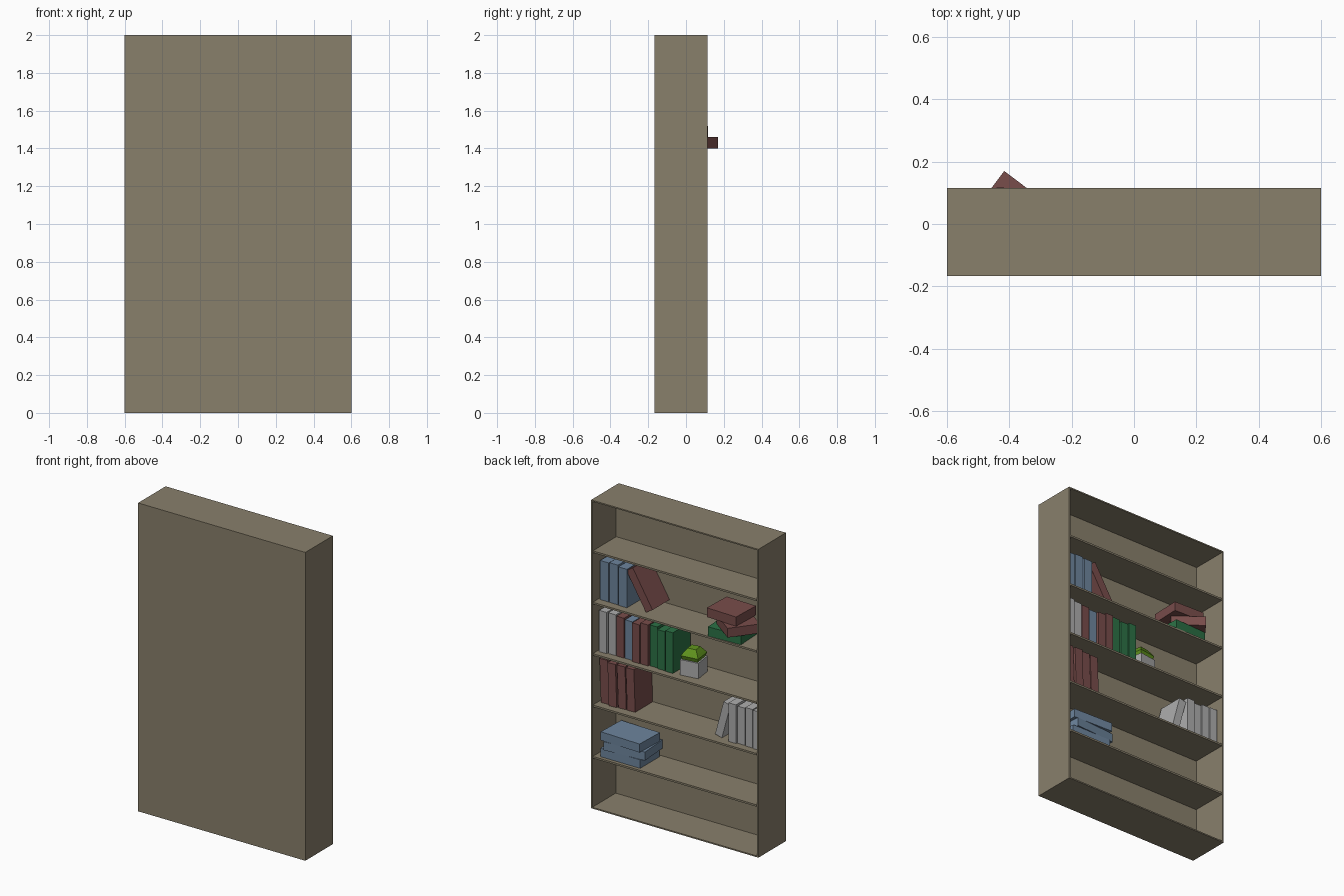
import bpy, bmesh, math, random
from mathutils import Matrix

random.seed(4)
if "Cube" in bpy.data.objects:
    bpy.data.objects.remove(bpy.data.objects["Cube"], do_unlink=True)


def material(name, *rgb):
    m = bpy.data.materials.new(name)
    m.use_nodes = True
    m.diffuse_color = (*rgb, 1)
    m.node_tree.nodes["Principled BSDF"].inputs["Base Color"].default_value = (*rgb, 1)
    return m


WOOD = material("brown_wood", 0.25, 0.215, 0.148)
BLUE = material("dusty_blue", 0.155, 0.235, 0.34)
RED = material("dark_red", 0.19, 0.074, 0.07)
GREEN = material("book_green", 0.025, 0.165, 0.06)
GREY = material("light_grey", 0.42, 0.42, 0.42)
LEAF = material("leaf_green", 0.12, 0.3, 0.013)


def finish(name, bm, mat):
    bmesh.ops.recalc_face_normals(bm, faces=bm.faces)
    mesh = bpy.data.meshes.new(name)
    bm.to_mesh(mesh)
    bm.free()
    mesh.materials.append(mat)
    ob = bpy.data.objects.new(name, mesh)
    bpy.context.collection.objects.link(ob)
    return ob


def box(name, mat, x, y, z, w, d, h, lean=0, turn=0):
    """Box resting on height z, leaning towards +x and turned about z (degrees)."""
    bm = bmesh.new()
    bmesh.ops.create_cube(bm, size=1)
    bmesh.ops.scale(bm, vec=(w, d, h), verts=bm.verts)
    bmesh.ops.translate(bm, vec=(0, 0, h / 2), verts=bm.verts)
    ob = finish(name, bm, mat)
    a = math.radians(lean)
    ob.location = (x, y, z + abs(math.sin(a)) * w / 2)
    ob.rotation_euler = (0, a, math.radians(turn))
    return ob


# Case: a solid block hollowed from its open side
WALL, BACK, OPEN = 0.012, -0.125, 0.115
bm = bmesh.new()
bmesh.ops.create_cube(bm, size=1)
bmesh.ops.scale(bm, vec=(1.2, 0.282, 2), verts=bm.verts)
bmesh.ops.translate(bm, vec=(0, OPEN - 0.141, 1), verts=bm.verts)
mouth = max(bm.faces, key=lambda f: f.calc_center_median().y)
bmesh.ops.inset_individual(bm, faces=[mouth], thickness=WALL)
inner = bmesh.ops.extrude_discrete_faces(bm, faces=[mouth])["faces"][0]
bmesh.ops.translate(bm, vec=(0, BACK - OPEN, 0), verts=inner.verts)
finish("case", bm, WOOD)

# Shelves
for i in range(1, 6):
    box(f"shelf_{i}", WOOD, 0, (BACK + OPEN) / 2, i / 3 - WALL / 2,
        1.2 - 2 * WALL, OPEN - BACK, WALL)


def floor(level):
    return level / 3 + WALL / 2


def book_row(name, level, start, pitch, mats, height, lean=0):
    """Upright books side by side, running from start towards -x."""
    for i, mat in enumerate(mats):
        h = height + random.uniform(-0.012, 0.012)
        y = -0.024 + random.uniform(-0.008, 0.008)
        box(f"{name}_{i + 1}", mat, start - (i + 0.5) * pitch, y, floor(level),
            pitch - 0.006, 0.18, h, lean)


# Upright rows
book_row("upper_blue_book", 4, 0.577, 0.067, [BLUE] * 3, 0.26)
book_row("mixed_book", 3, 0.577, 0.0595,
         [GREY, GREY, RED, BLUE, RED, RED, GREEN, GREEN, GREEN], 0.258)
book_row("red_book", 2, 0.572, 0.063, [RED] * 4, 0.275, 2)
book_row("grey_book", 2, -0.353, 0.0585, [GREY] * 4, 0.24)

# Leaning books
box("leaning_red_book", RED, 0.227, -0.035, floor(4), 0.055, 0.175, 0.275, 31)
box("leaning_grey_book", GREY, -0.272, -0.03, floor(2), 0.05, 0.17, 0.235, -15)

# Lying stack at the side of the upper shelf
T = 0.06
box("stack_green_book", GREEN, -0.345, 0.007, floor(4), 0.23, 0.2, T, turn=3)
box("stack_turned_book", RED, -0.393, 0.027, floor(4) + T, 0.21, 0.2, T, turn=-37)
box("stack_top_book", RED, -0.337, 0.016, floor(4) + 2 * T, 0.215, 0.195, T, turn=-2)

# Lying blue stack on the low shelf
T = 0.055
for i, (x, y, turn) in enumerate([(0.407, -0.008, 0), (0.385, -0.006, 4), (0.398, 0.002, -2)]):
    box(f"lying_blue_book_{i + 1}", BLUE, x, y, floor(1) + i * T, 0.285, 0.2, T, turn=turn)

# Plant pot with a stepped square bush
POT = (-0.054, -0.004)
box("plant_pot", GREY, *POT, floor(3), 0.12, 0.12, 0.1, turn=8)
bm = bmesh.new()
base = floor(3) + 0.1
for z, h, low, high in ((0, 0.025, 0.05, 0.058), (0.025, 0.018, 0.058, 0.046),
                        (0.043, 0.025, 0.046, 0.028)):
    bmesh.ops.create_cone(bm, segments=4, cap_ends=True, depth=h,
                          radius1=low * math.sqrt(2), radius2=high * math.sqrt(2),
                          matrix=Matrix.Translation((0, 0, z + h / 2))
                          @ Matrix.Rotation(math.pi / 4, 4, "Z"))
plant = finish("plant", bm, LEAF)
plant.location = (*POT, base)
plant.rotation_euler.z = math.radians(8)
